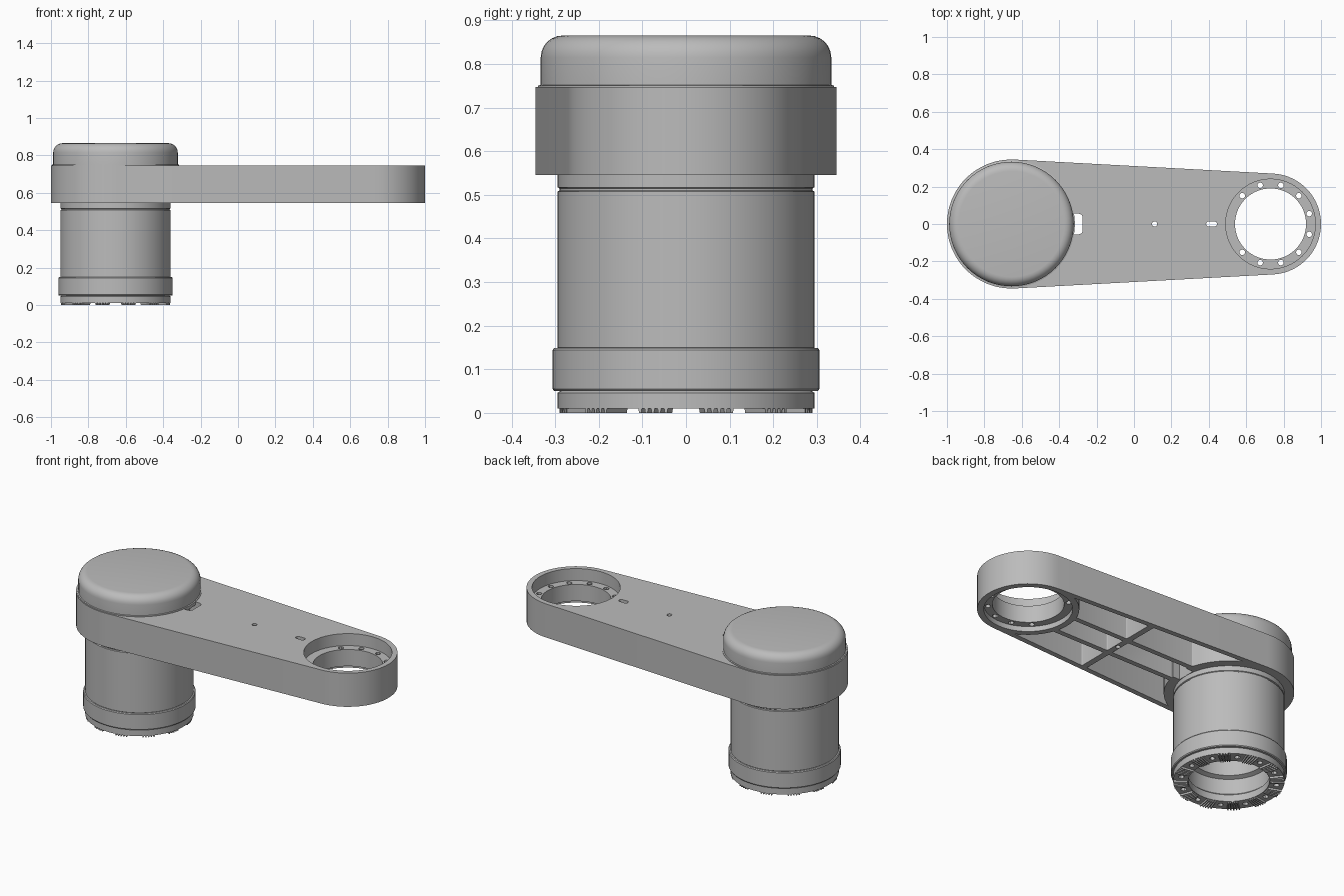
import bpy, bmesh, math
from math import pi, cos, sin, acos, radians
from mathutils import Matrix, Vector

cube = bpy.data.objects.get("Cube")
if cube:
    bpy.data.objects.remove(cube, do_unlink=True)

# One grey finish for the whole model
grey = bpy.data.materials.new("plain grey")
grey.use_nodes = True
colour = (0.5, 0.5, 0.5, 1)
grey.diffuse_color = colour
grey.node_tree.nodes["Principled BSDF"].inputs["Base Color"].default_value = colour

MOTOR_X, RING_X = -0.655, 0.73
MOTOR_R, RING_R = 0.345, 0.27
BOTTOM, TOP = 0.545, 0.747
FLOOR = 0.715


def make(name, bm):
    bmesh.ops.recalc_face_normals(bm, faces=bm.faces)
    mesh = bpy.data.meshes.new(name)
    bm.to_mesh(mesh)
    bm.free()
    obj = bpy.data.objects.new(name, mesh)
    bpy.context.collection.objects.link(obj)
    mesh.materials.append(grey)
    return obj


def prism(name, outline, low, high):
    bm = bmesh.new()
    base = bm.faces.new([bm.verts.new((x, y, low)) for x, y in outline])
    side = bmesh.ops.extrude_face_region(bm, geom=[base])["geom"]
    moved = [v for v in side if isinstance(v, bmesh.types.BMVert)]
    bmesh.ops.translate(bm, verts=moved, vec=(0, 0, high - low))
    return make(name, bm)


def arc(x, r, start, end, steps, y=0):
    span = [start + (end - start) * i / steps for i in range(steps + 1)]
    return [(x + r * cos(a), y + r * sin(a)) for a in span]


def disc(name, x, r, low, high, y=0, steps=64):
    return prism(name, arc(x, r, 0, 2 * pi, steps, y)[:-1], low, high)


def box(name, x1, x2, y1, y2, low, high):
    return prism(name, [(x1, y1), (x2, y1), (x2, y2), (x1, y2)], low, high)


def arm_outline(inset):
    t = acos((MOTOR_R - RING_R) / (RING_X - MOTOR_X))
    return (arc(RING_X, RING_R - inset, -t, t, 32)
            + arc(MOTOR_X, MOTOR_R - inset, t, 2 * pi - t, 36))


def slot(name, x1, x2, r, low, high):
    outline = arc(x2, r, -pi / 2, pi / 2, 8) + arc(x1, r, pi / 2, 3 * pi / 2, 8)
    return prism(name, outline, low, high)


def cut(target, cutters):
    for c in cutters:
        m = target.modifiers.new("cut", "BOOLEAN")
        m.operation, m.solver, m.object = "DIFFERENCE", "EXACT", c
    bpy.context.view_layer.update()
    graph = bpy.context.evaluated_depsgraph_get()
    mesh = bpy.data.meshes.new_from_object(target.evaluated_get(graph))
    target.modifiers.clear()
    target.data = mesh
    for c in cutters:
        bpy.data.objects.remove(c, do_unlink=True)


def lathe(name, profile, x):
    bm = bmesh.new()
    verts = [bm.verts.new((r, 0, z)) for r, z in profile]
    edges = [bm.edges.new(p) for p in zip(verts, verts[1:])]
    bmesh.ops.spin(bm, geom=verts + edges, cent=(0, 0, 0), axis=(0, 0, 1),
                   angle=2 * pi, steps=64, use_merge=True)
    bmesh.ops.remove_doubles(bm, verts=bm.verts, dist=0.0001)
    bmesh.ops.translate(bm, verts=bm.verts, vec=(x, 0, 0))
    return make(name, bm)


# Underside pockets: the inset outline less the collars and ribs
pockets = prism("pocket_cutter", arm_outline(0.03), BOTTOM - 0.1, FLOOR)
low, high = BOTTOM - 0.2, TOP + 0.1
keep = [disc("motor_collar", MOTOR_X, MOTOR_R, low, high),
        disc("ring_collar", RING_X, RING_R, low, high),
        box("cross_rib", 0.095, 0.13, -0.5, 0.5, low, high)]
for y in (-0.08, 0.08):
    keep.append(box("long_rib", -0.6, 0.7, y - 0.015, y + 0.015, low, high))
cut(pockets, keep)

# Round the upright pocket corners
bm = bmesh.new()
bm.from_mesh(pockets.data)
corners = [e for e in bm.edges if len(e.link_faces) == 2
           and abs((e.verts[0].co - e.verts[1].co).normalized().z) > 0.99
           and e.calc_face_angle() > radians(35)]
bmesh.ops.bevel(bm, geom=corners, offset=0.022, segments=4, profile=0.5,
                affect="EDGES", clamp_overlap=True)
bm.to_mesh(pockets.data)
bm.free()

# Arm with bearing seat, bolt holes and cable openings
arm = prism("arm", arm_outline(0), BOTTOM, TOP)
cutters = [pockets,
           disc("seat", RING_X, 0.24, 0.675, high),
           disc("lower_seat", RING_X, 0.235, low, 0.575),
           disc("bore", RING_X, 0.19, low, high),
           disc("pin_hole", 0.11, 0.014, low, high, steps=16),
           slot("key_slot", 0.4, 0.43, 0.014, FLOOR - 0.05, high)]
port = (box("port", -0.36, -0.295, -0.055, 0.055, low, high),
        box("port_end", -0.3, -0.275, -0.035, 0.035, low, high))
cutters += port
for side in (-1, 1):
    cutters.append(disc("port_corner", -0.295, 0.02, low, high, side * 0.035, 16))
for k in range(-5, 5):
    a = radians(15 + 30 * k)
    cutters.append(disc("bolt_hole", RING_X + 0.214 * cos(a), 0.015,
                        low, high, 0.214 * sin(a), 12))
cut(arm, cutters)

# Motor housing with its open lower end
housing = lathe("motor_housing", [
    (0, 0.42), (0.2, 0.42), (0.2, 0.16), (0.225, 0.15), (0.225, 0.06),
    (0.215, 0.05), (0.215, 0.01), (0.295, 0.01), (0.295, 0.046),
    (0.288, 0.05), (0.288, 0.14), (0.295, 0.15), (0.295, 0.507),
    (0.29, 0.51), (0.29, 0.514), (0.294, 0.517), (0.294, 0.7), (0, 0.7)], MOTOR_X)
holes = []
for k in range(12):
    a = radians(30 * k)
    holes.append(disc("screw_hole", MOTOR_X + 0.255 * cos(a), 0.015,
                      -0.1, 0.04, 0.255 * sin(a), 12))
cut(housing, holes)

# Clamp band around the lower housing
band = lathe("clamp_band", [
    (0.28, 0.05), (0.302, 0.05), (0.306, 0.055), (0.306, 0.144),
    (0.302, 0.149), (0.28, 0.149), (0.28, 0.05)], MOTOR_X)

# Serrated coupling teeth, in twelve groups
bm = bmesh.new()
for group in range(12):
    for tooth in range(5):
        a = radians(15 + 30 * group + (tooth - 2) * 3)
        place = (Matrix.Translation((MOTOR_X, 0, 0.007)) @ Matrix.Rotation(a, 4, "Z")
                 @ Matrix.Translation((0.256, 0, 0)))
        new = bmesh.ops.create_cube(bm, size=1, matrix=place @ Matrix.Diagonal(
            (0.075, 0.01, 0.014, 1)))
        mid = place @ Vector((0, 0, 0))
        across = Vector((-sin(a), cos(a), 0))
        for v in new["verts"]:
            if v.co.z < 0.005:
                v.co -= across * (v.co - mid).dot(across) * 0.5
teeth = make("coupling_teeth", bm)

# Rounded cap over the motor
rim = [(0.283 + 0.05 * cos(radians(a)), 0.815 + 0.05 * sin(radians(a)))
       for a in range(0, 91, 15)]
cap = lathe("motor_cap", [(0, 0.73), (0.339, 0.73), (0.339, 0.75),
                          (0.333, 0.752)] + rim + [(0, 0.865)], MOTOR_X)

# Smooth the round walls and keep the edges sharp
bpy.ops.object.select_all(action="DESELECT")
for obj in (arm, housing, band, cap):
    obj.select_set(True)
bpy.context.view_layer.objects.active = arm
bpy.ops.object.shade_smooth_by_angle(angle=radians(30))
